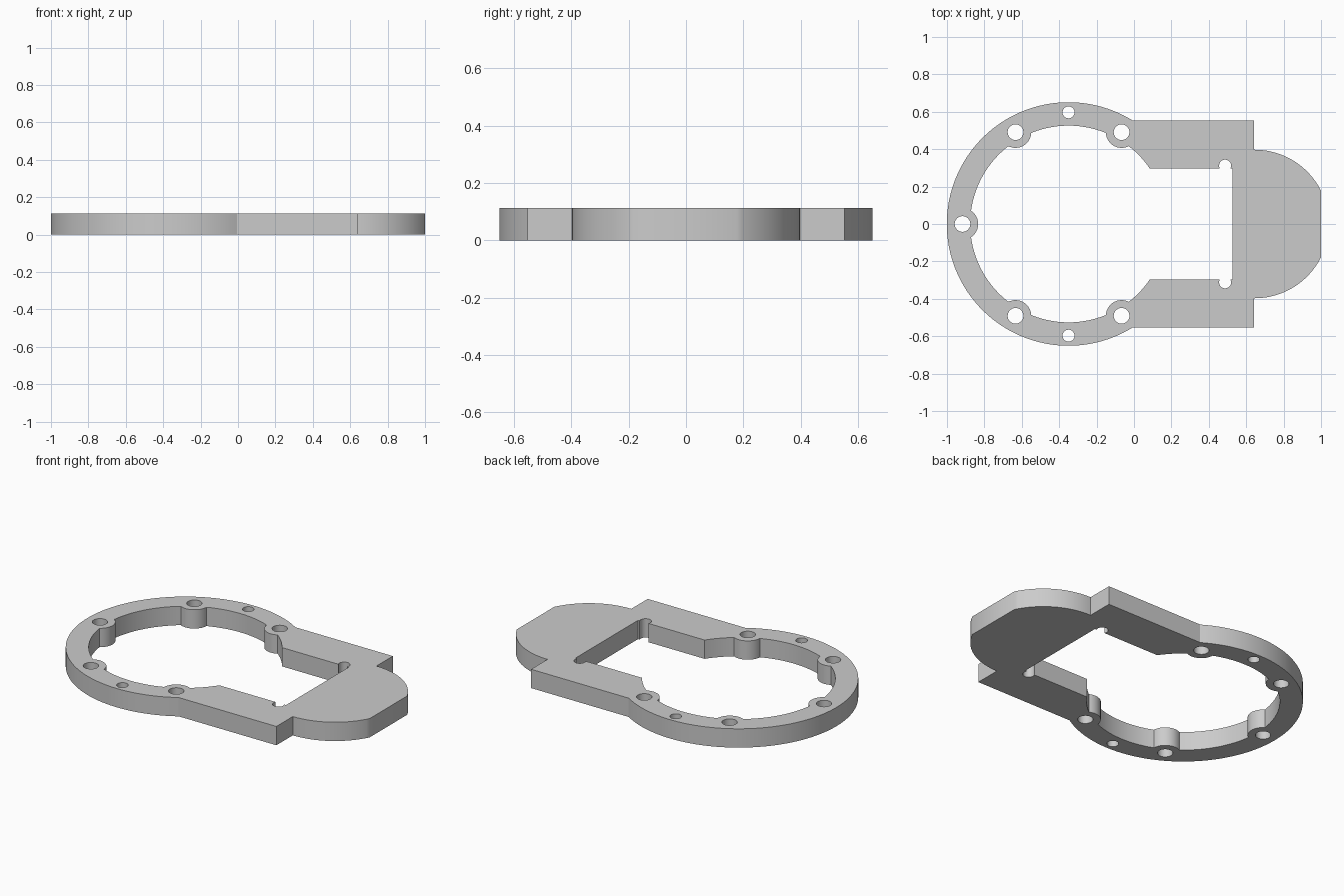
import bpy, bmesh
from math import sin, cos, asin, acos, sqrt, pi, radians

if "Cube" in bpy.data.objects:
    bpy.data.objects.remove(bpy.data.objects["Cube"])

H = 0.113                                   # plate thickness
CX, RO, RI = -0.35, 0.651, 0.526            # ring centre, outer and inner radius
BODY_X, BODY_Y = 0.642, 0.553               # square shoulders
TAB_CX, TAB_R = 0.645, 0.397                # rounded end tab
WIN_X, WIN_Y = 0.527, 0.297                 # rectangular window
BOLT_D, BOSS_R, HOLE_R = 0.567, 0.084, 0.042
REL_X, REL_Y, REL_R = 0.487, 0.312, 0.032   # corner relief cuts


def arc(cx, cy, r, a0, a1, n):
    return [(cx + r * cos(a0 + (a1 - a0) * i / n),
             cy + r * sin(a0 + (a1 - a0) * i / n)) for i in range(n + 1)]


def mirrored(pts):
    return [(x, -y) for x, y in reversed(pts)]


def circle(cx, cy, r, n=32):
    return arc(cx, cy, r, 0, 2 * pi, n)[:-1]


# outer outline: ring, shoulders, tab with a flat end
tab_a = acos((1 - TAB_CX) / TAB_R)
half = arc(TAB_CX, 0, TAB_R, tab_a, pi / 2, 20)
half += [(BODY_X, TAB_R), (BODY_X, BODY_Y)]
ring_a = asin(BODY_Y / RO)
outer = mirrored(half)
ring = arc(CX, 0, RO, ring_a, 2 * pi - ring_a, 96)
outer = half + ring + outer

# inner outline: window with relief cuts, opening with bosses
dy = WIN_Y - REL_Y
rel_a = asin(dy / REL_R)
window = [(WIN_X, WIN_Y)] + arc(REL_X, REL_Y, REL_R, rel_a, pi - rel_a, 20)
d = acos((RI**2 + BOLT_D**2 - BOSS_R**2) / (2 * RI * BOLT_D))
b = acos((BOLT_D**2 + BOSS_R**2 - RI**2) / (2 * BOLT_D * BOSS_R))
bolts = [radians(a) for a in (60, 120, 180, 240, 300)]
start = asin(WIN_Y / RI)
opening, a = [], start
for t in bolts:
    opening += arc(CX, 0, RI, a, t - d, 14)
    opening += arc(CX + BOLT_D * cos(t), BOLT_D * sin(t), BOSS_R,
                   t + pi + b, t + pi - b, 16)[1:-1]
    a = t + d
opening += arc(CX, 0, RI, a, 2 * pi - start, 14)
inner = window + opening + mirrored(window)

# bolt holes and small pin holes
loops = [outer, inner]
loops += [circle(CX + BOLT_D * cos(t), BOLT_D * sin(t), HOLE_R) for t in bolts]
loops += [circle(CX, s * 0.597, 0.032) for s in (1, -1)]

# filled and extruded profile
curve = bpy.data.curves.new("housing_plate", 'CURVE')
curve.dimensions = '2D'
curve.fill_mode = 'BOTH'
curve.extrude = H / 2
for pts in loops:
    sp = curve.splines.new('POLY')
    sp.points.add(len(pts) - 1)
    for p, (x, y) in zip(sp.points, pts):
        p.co = (x, y, H / 2, 1)
    sp.use_cyclic_u = True
plate = bpy.data.objects.new("housing_plate", curve)
plate.location.z = H / 2
bpy.context.collection.objects.link(plate)
bpy.context.view_layer.objects.active = plate
plate.select_set(True)
bpy.ops.object.convert(target='MESH')
plate = bpy.context.object

# weld caps to walls and seat on the ground
bm = bmesh.new()
bm.from_mesh(plate.data)
bmesh.ops.remove_doubles(bm, verts=bm.verts, dist=1e-5)
low = min(v.co.z for v in bm.verts)
bmesh.ops.translate(bm, verts=bm.verts, vec=(0, 0, -low))
bmesh.ops.recalc_face_normals(bm, faces=bm.faces)
bm.to_mesh(plate.data)
bm.free()
plate.location.z = 0
bpy.ops.object.shade_smooth_by_angle(angle=radians(30))
